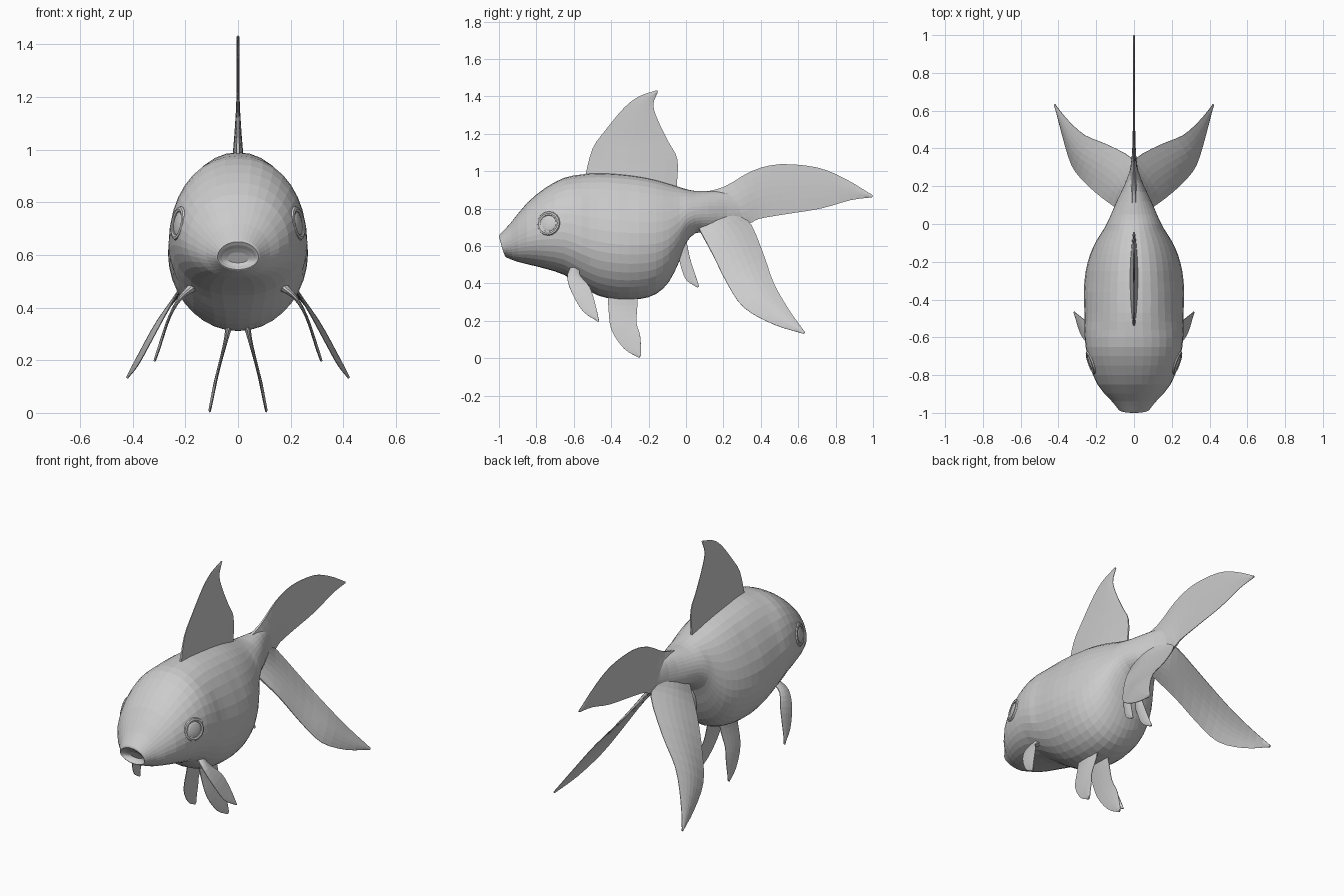
import bpy, bmesh, math
from mathutils import Vector

if "Cube" in bpy.data.objects:
    bpy.data.objects.remove(bpy.data.objects["Cube"])


def spline(pts, per):
    """Catmull-Rom resampling of tuples, per steps between keys."""
    pts = [Vector(p) for p in pts]
    out = []
    for i in range(len(pts) - 1):
        b, c = pts[i], pts[i + 1]
        a = pts[i - 1] if i else b * 2 - c
        d = pts[i + 2] if i + 2 < len(pts) else c * 2 - b
        for k in range(per):
            t = k / per
            out.append(0.5 * (2 * b + (c - a) * t + (2 * a - 5 * b + 4 * c - d) * t ** 2
                              + (3 * b - a - 3 * c + d) * t ** 3))
    return out + [pts[-1]]


def finish(name, bm, mirror=False):
    bmesh.ops.recalc_face_normals(bm, faces=bm.faces)
    me = bpy.data.meshes.new(name)
    bm.to_mesh(me)
    bm.free()
    ob = bpy.data.objects.new(name, me)
    bpy.context.collection.objects.link(ob)
    if mirror:
        mod = ob.modifiers.new("mirror", 'MIRROR')
        mod.use_mirror_merge = False
    return ob


def loft(name, rings, mirror=False):
    """Skin closed rings of points and cap both ends."""
    bm = bmesh.new()
    vs = [[bm.verts.new(p) for p in r] for r in rings]
    n = len(vs[0])
    for a, b in zip(vs, vs[1:]):
        for j in range(n):
            bm.faces.new((a[j], a[(j + 1) % n], b[(j + 1) % n], b[j]))
    bm.faces.new(vs[0])
    bm.faces.new(vs[-1])
    return finish(name, bm, mirror)


def fin(name, lead, trail, root=0.02, tip=0.005, bow=0.0, mirror=False, m=7):
    """Thin lens-section blade between a leading and a trailing edge, root to tip."""
    L, T = spline(lead, 3), spline(trail, 3)
    rings = []
    for i, (a, b) in enumerate(zip(L, T)):
        k, j = max(i - 1, 0), min(i + 1, len(L) - 1)
        span = (L[j] + T[j]) - (L[k] + T[k])
        nrm = (b - a).cross(span).normalized()
        if nrm.x < 0:
            nrm = -nrm
        u = i / (len(L) - 1)
        th = tip + (root - tip) * (1 - u) ** 5
        mid = [a.lerp(b, s / m) + nrm * bow * math.sin(math.pi * s / m) * math.sin(math.pi * u)
               for s in range(m + 1)]
        half = [nrm * th * (0.25 + 0.75 * math.sin(math.pi * s / m)) for s in range(m + 1)]
        rings.append([p + h for p, h in zip(mid, half)]
                     + [p - h for p, h in reversed(list(zip(mid, half)))])
    return loft(name, rings, mirror)


# Body: (y, top z, bottom z, half width), from inside the mouth to the tail stalk
keys = [
    (-0.965, 0.610, 0.570, 0.040), (-0.978, 0.625, 0.558, 0.062),
    (-1.000, 0.650, 0.545, 0.078), (-0.985, 0.672, 0.538, 0.090),
    (-0.940, 0.720, 0.525, 0.122), (-0.850, 0.830, 0.503, 0.193),
    (-0.750, 0.912, 0.478, 0.234), (-0.650, 0.965, 0.445, 0.255),
    (-0.560, 0.982, 0.385, 0.260), (-0.470, 0.990, 0.335, 0.262),
    (-0.360, 0.985, 0.312, 0.266), (-0.250, 0.972, 0.316, 0.256),
    (-0.160, 0.953, 0.343, 0.232), (-0.090, 0.932, 0.410, 0.200),
    (-0.035, 0.915, 0.520, 0.165), (0.000, 0.904, 0.615, 0.145),
    (0.050, 0.894, 0.668, 0.122), (0.120, 0.893, 0.675, 0.092),
    (0.220, 0.885, 0.690, 0.045), (0.320, 0.840, 0.740, 0.010)]
rings = []
for y, zt, zb, w in spline(keys, 2):
    zm = zb + (zt - zb) * 0.44
    lean = 0.32 * max(0.0, -0.9 - y)
    head = min(1.0, max(0.0, (-0.5 - y) / 0.2)) * min(1.0, max(0.0, (y + 1.0) / 0.1))
    torso = max(0.0, 1 - abs(y + 0.3) / 0.3)
    ring = []
    for j in range(36):
        a = math.tau * j / 36
        s, c = math.sin(a), math.cos(a)
        z = zm + s * ((zt - zm) if s > 0 else (zm - zb))
        # fuller cheeks and jaw on the head, slimmer shoulders on the torso
        x = w * math.copysign(abs(c) ** (1 - (0.22 if s < 0 else 0.08) * head), c)
        if s > 0:
            x *= 1 - 0.3 * torso * (s * c) ** 2
        # raised gill cover edge
        edge = -0.52 - 1.2 * (z - 0.72) ** 2 - y
        if edge > 0:
            x *= 1 + 0.02 * math.exp(-edge / 0.08)
        ring.append((x, y + lean * (1 - s) / 2, z))
    rings.append(ring)
loft("body", rings)

# Dorsal fin
fin("dorsal_fin",
    [(0, -.54, .97), (0, -.50, 1.12), (0, -.43, 1.22), (0, -.33, 1.34), (0, -.25, 1.40), (0, -.155, 1.433)],
    [(0, -.05, .91), (0, -.045, 1.06), (0, -.09, 1.15), (0, -.14, 1.25), (0, -.175, 1.35), (0, -.15, 1.425)],
    root=0.025)

# Upper tail lobe, single on the centre line
fin("upper_tail_fin",
    [(0, .05, .88), (0, .20, .915), (0, .35, 1.0), (0, .50, 1.037), (0, .70, 1.02), (0, .85, .96), (0, 1.0, .87)],
    [(0, .15, .71), (0, .33, .72), (0, .39, .745), (0, .52, .768), (0, .72, .80), (0, .88, .845), (0, .995, .86)],
    root=0.05)

# Lower tail lobes, a splayed pair
fin("lower_tail_fin",
    [(.07, .07, .69), (.17, .14, .56), (.26, .22, .40), (.33, .31, .27), (.38, .47, .18), (.42, .63, .13)],
    [(.01, .28, .77), (.015, .35, .71), (.14, .42, .54), (.26, .47, .40), (.35, .55, .26), (.42, .635, .14)],
    root=0.025, bow=0.015, mirror=True)

# Pectoral fins
fin("pectoral_fin",
    [(.17, -.62, .48), (.225, -.635, .43), (.265, -.61, .35), (.295, -.55, .25), (.315, -.47, .195)],
    [(.17, -.57, .48), (.215, -.565, .44), (.255, -.515, .38), (.29, -.485, .29), (.318, -.465, .20)],
    root=0.02, mirror=True, m=5)

# Pelvic fins
fin("pelvic_fin",
    [(.03, -.42, .36), (.045, -.415, .28), (.075, -.40, .155), (.095, -.33, .05), (.107, -.25, .002)],
    [(.03, -.26, .36), (.045, -.26, .28), (.07, -.265, .19), (.09, -.245, .12), (.107, -.24, .02)],
    root=0.02, mirror=True, m=5)

# Anal fins
fin("anal_fin",
    [(.03, -.05, .60), (.045, -.03, .50), (.055, .0, .42), (.065, .06, .378)],
    [(.03, .00, .64), (.045, .02, .54), (.055, .045, .46), (.065, .07, .385)],
    root=0.022, mirror=True, m=5)

# Eyes: flattened ball inside a low rim, facing outward and slightly forward
axis = Vector((.93, -.33, .16)).normalized()
place = axis.to_track_quat('Z', 'Y').to_matrix().to_4x4()
place.translation = (.226, -.735, .72)
bm = bmesh.new()
bmesh.ops.create_uvsphere(bm, u_segments=16, v_segments=8, radius=0.046)
bmesh.ops.scale(bm, verts=bm.verts, vec=(1, 1, 0.25))
bmesh.ops.transform(bm, verts=bm.verts, matrix=place)
finish("eye", bm, True)

bm = bmesh.new()
tube = [[bm.verts.new(place @ Vector(((.054 + .012 * math.cos(b)) * math.cos(a),
                                      (.054 + .012 * math.cos(b)) * math.sin(a), .01 * math.sin(b))))
         for b in (math.tau * k / 8 for k in range(8))] for a in (math.tau * j / 16 for j in range(16))]
for j in range(16):
    for k in range(8):
        p, q = tube[j], tube[(j + 1) % 16]
        bm.faces.new((p[k], p[(k + 1) % 8], q[(k + 1) % 8], q[k]))
finish("eye_rim", bm, True)
